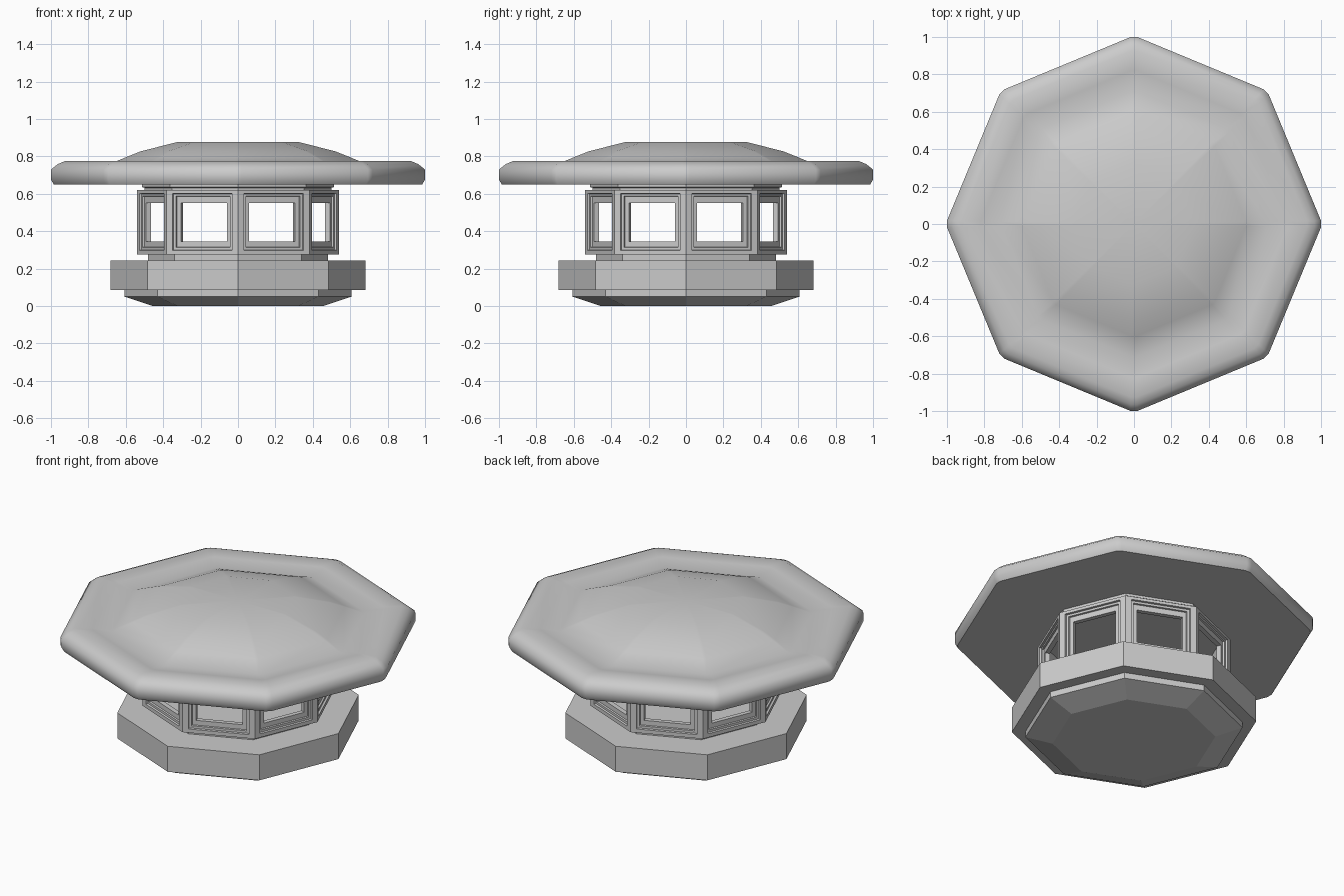
import bpy, bmesh, math
from mathutils import Vector

if "Cube" in bpy.data.objects:
    bpy.data.objects.remove(bpy.data.objects["Cube"])


def make_object(name, bm, smooth=None):
    bmesh.ops.remove_doubles(bm, verts=bm.verts, dist=0.0005)
    bmesh.ops.recalc_face_normals(bm, faces=bm.faces)
    me = bpy.data.meshes.new(name)
    bm.to_mesh(me)
    bm.free()
    ob = bpy.data.objects.new(name, me)
    bpy.context.collection.objects.link(ob)
    if smooth:
        bpy.ops.object.select_all(action='DESELECT')
        ob.select_set(True)
        bpy.context.view_layer.objects.active = ob
        bpy.ops.object.shade_smooth_by_angle(angle=math.radians(smooth))
    return ob


def bridge(bm, a, b):
    n = len(a)
    for i in range(n):
        j = (i + 1) % n
        bm.faces.new((a[i], a[j], b[j], b[i]))


# Stacks octagonal rings from a (radius, z) profile; corner softens the corners
def octagon_stack(name, profile, corner=0.0, smooth=None):
    angles = []
    for k in range(8):
        offs = (-corner, corner) if corner else (0,)
        angles += [math.radians(45 * k + o) for o in offs]
    bm = bmesh.new()
    rings = [[bm.verts.new((r * math.cos(a), r * math.sin(a), z)) for a in angles]
             for r, z in profile]
    for a, b in zip(rings, rings[1:]):
        bridge(bm, a, b)
    bm.faces.new(rings[0])
    # fan to the centre so the crown facets meet in a point
    top = rings[-1]
    tip = bm.verts.new((0, 0, profile[-1][1]))
    for i in range(len(top)):
        bm.faces.new((top[i], top[(i + 1) % len(top)], tip))
    return make_object(name, bm, smooth)


# Stepped stone base
octagon_stack("foot", [(0.455, 0), (0.607, 0.05), (0.607, 0.086)])
octagon_stack("base_slab", [(0.683, 0.086), (0.683, 0.243)])
octagon_stack("chamber_plinth", [(0.482, 0.243), (0.482, 0.278)])

# Light chamber: eight walls with stepped window frames
R, Z0, Z1, THICK = 0.54, 0.275, 0.62, 0.05
APO = R * math.cos(math.pi / 8)
HALF = R * math.sin(math.pi / 8)
HALF_IN = (APO - THICK) * math.tan(math.pi / 8)
# (half width, bottom z, top z, depth behind the wall face)
loops = [
    (HALF_IN, Z0, Z1, THICK),
    (HALF, Z0, Z1, 0),
    (HALF - 0.034, 0.298, 0.602, 0),
    (HALF - 0.036, 0.300, 0.600, 0.012),
    (HALF - 0.050, 0.314, 0.587, 0.012),
    (HALF - 0.052, 0.316, 0.585, 0.022),
    (HALF - 0.074, 0.345, 0.552, 0.022),
    (HALF - 0.074, 0.345, 0.552, THICK),
    (HALF_IN, Z0, Z1, THICK),
]
bm = bmesh.new()
for k in range(8):
    a = math.radians(22.5 + 45 * k)
    n, t = Vector((math.cos(a), math.sin(a), 0)), Vector((-math.sin(a), math.cos(a), 0))
    rows = []
    for w, lo, hi, d in loops:
        p = n * (APO - d)
        rows.append([bm.verts.new(p + t * s * w + Vector((0, 0, z)))
                     for s, z in ((-1, lo), (1, lo), (1, hi), (-1, hi))])
    for a_, b_ in zip(rows[1:], rows[2:]):
        bridge(bm, a_, b_)
    # bottom and top of the wall
    inner, outer = rows[0], rows[1]
    for i, j in ((0, 1), (2, 3)):
        bm.faces.new((inner[i], inner[j], outer[j], outer[i]))
make_object("window_walls", bm)

octagon_stack("chamber_cap", [(0.50, 0.612), (0.50, 0.632), (0.513, 0.636), (0.513, 0.655)])

# Wide roof with a soft rim, shallow dip and raised crown
octagon_stack("roof", [
    (0.985, 0.65), (1.0, 0.675), (1.0, 0.73), (0.965, 0.758), (0.925, 0.775),
    (0.82, 0.768), (0.71, 0.750), (0.60, 0.795), (0.52, 0.827), (0.32, 0.878)],
    corner=1.0, smooth=50)
